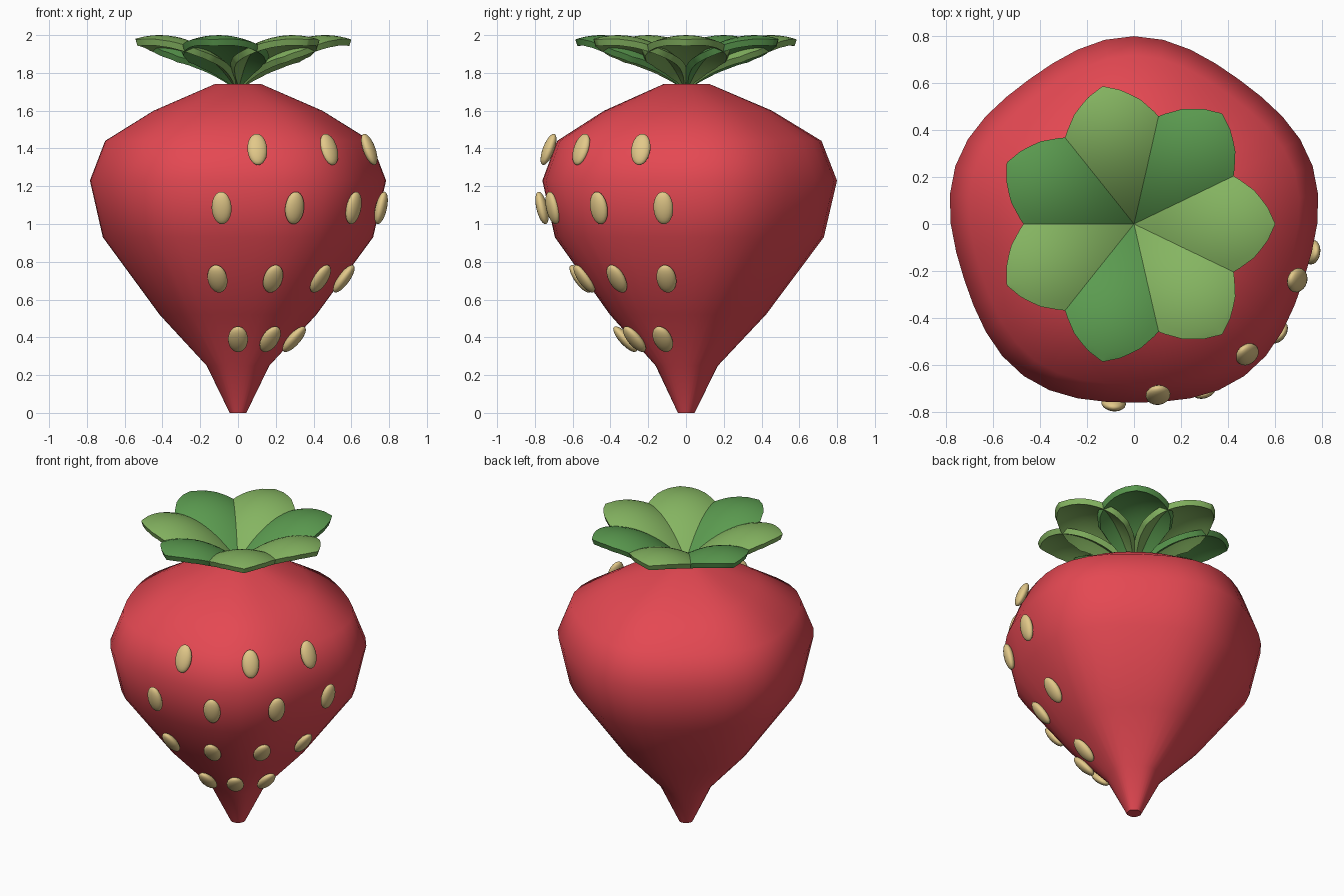
import bpy, bmesh, math
from mathutils import Matrix, Vector

if "Cube" in bpy.data.objects:
    bpy.data.objects.remove(bpy.data.objects["Cube"])


def material(name, rgb):
    m = bpy.data.materials.new(name)
    m.diffuse_color = (*rgb, 1)
    m.use_nodes = True
    m.node_tree.nodes["Principled BSDF"].inputs["Base Color"].default_value = m.diffuse_color
    return m


RED = material("berry_red", (0.78, 0.065, 0.085))
LIGHT = material("leaf_light_green", (0.235, 0.46, 0.12))
DARK = material("leaf_dark_green", (0.105, 0.33, 0.08))
TAN = material("seed_tan", (0.76, 0.58, 0.25))


def finish(name, bm, mat, angle=None):
    bmesh.ops.recalc_face_normals(bm, faces=bm.faces)
    me = bpy.data.meshes.new(name)
    bm.to_mesh(me)
    bm.free()
    ob = bpy.data.objects.new(name, me)
    bpy.context.collection.objects.link(ob)
    me.materials.append(mat)
    bpy.ops.object.select_all(action='DESELECT')
    ob.select_set(True)
    bpy.context.view_layer.objects.active = ob
    if angle:
        bpy.ops.object.shade_smooth_by_angle(angle=math.radians(angle))
    else:
        bpy.ops.object.shade_smooth()
    return ob


# Berry: stacked rings with a soft five-lobed cross-section
profile = [(0.044, 0), (0.165, 0.25), (0.413, 0.52), (0.712, 0.93),
           (0.78, 1.23), (0.70, 1.44), (0.444, 1.60), (0.124, 1.74)]
N = 40
bm = bmesh.new()
rings = []
for r, z in profile:
    ring = []
    for i in range(N):
        a = math.pi / 2 + math.tau * i / N
        rr = r * (1 + 0.025 * math.cos(5 * (a - math.pi / 2)))
        ring.append(bm.verts.new((rr * math.cos(a), rr * math.sin(a), z)))
    rings.append(ring)
for lo, hi in zip(rings, rings[1:]):
    for i in range(N):
        j = (i + 1) % N
        bm.faces.new((lo[i], lo[j], hi[j], hi[i]))
bm.faces.new(rings[0])
bm.faces.new(rings[-1])
finish("berry", bm, RED, 50)


# Leaves: seven domed, overlapping leaves that curve up from the centre
def half_width(x):
    pts = [(0, 0.02), (0.06, 0.09), (0.14, 0.165), (0.24, 0.225), (0.34, 0.235),
           (0.43, 0.203), (0.51, 0.145), (0.565, 0.08), (0.60, 0.004)]
    for (x0, w0), (x1, w1) in zip(pts, pts[1:]):
        if x <= x1:
            return w0 + (w1 - w0) * (x - x0) / (x1 - x0)
    return pts[-1][1]


def leaf(name, angle, mat):
    bm = bmesh.new()
    nu, nv, thick = 20, 10, 0.036
    rows = []
    for i in range(nu + 1):
        x = 0.6 * i / nu
        w = half_width(x)
        slope = 0.5 * (0.46 - x) / 0.46 ** 2
        row = []
        for j in range(nv + 1):
            y = w * (2 * j / nv - 1)
            top = Vector((x, y, 2.0 - 0.25 * ((0.46 - x) / 0.46) ** 2 - 1.15 * y * y))
            n = Vector((-slope, 2.3 * y, 1)).normalized()
            under = top - n * thick
            row.append((bm.verts.new(top), bm.verts.new(under)))
        rows.append(row)
    for i in range(nu):
        for j in range(nv):
            for s in (0, 1):
                bm.faces.new([rows[i][j][s], rows[i + 1][j][s],
                              rows[i + 1][j + 1][s], rows[i][j + 1][s]])
    rim = ([rows[0][j] for j in range(nv)] + [rows[i][nv] for i in range(nu)]
           + [rows[nu][j] for j in range(nv, 0, -1)] + [rows[i][0] for i in range(nu, 0, -1)])
    for a, b in zip(rim, rim[1:] + rim[:1]):
        bm.faces.new((a[0], b[0], b[1], a[1]))
    bm.transform(Matrix.Rotation(angle, 4, 'Z'))
    finish(name, bm, mat, 40)


for i in range(7):
    leaf(f"leaf_{i + 1}", math.tau * i / 7, DARK if i % 2 else LIGHT)

# Seeds: flattened ovals in four rows, leaning with the skin (z, radius, slope, angles)
seed_rows = [(1.395, 0.735, -0.38, (-82, -49, -19)),
             (1.085, 0.767, 0.23, (-96.5, -67, -37, -9)),
             (0.71, 0.57, 0.73, (-101, -71, -40, -10.5)),
             (0.39, 0.322, 0.92, (-90, -58, -22.5))]
count = 0
for z, r, slope, angles in seed_rows:
    for deg in angles:
        count += 1
        bm = bmesh.new()
        bmesh.ops.create_uvsphere(bm, u_segments=20, v_segments=12, radius=1)
        bm.transform(Matrix.Rotation(math.radians(deg), 4, 'Z')
                     @ Matrix.Translation((r, 0, z))
                     @ Matrix.Rotation(math.atan(slope), 4, 'Y')
                     @ Matrix.Diagonal((0.03, 0.053, 0.088, 1)))
        finish(f"seed_{count}", bm, TAN)
